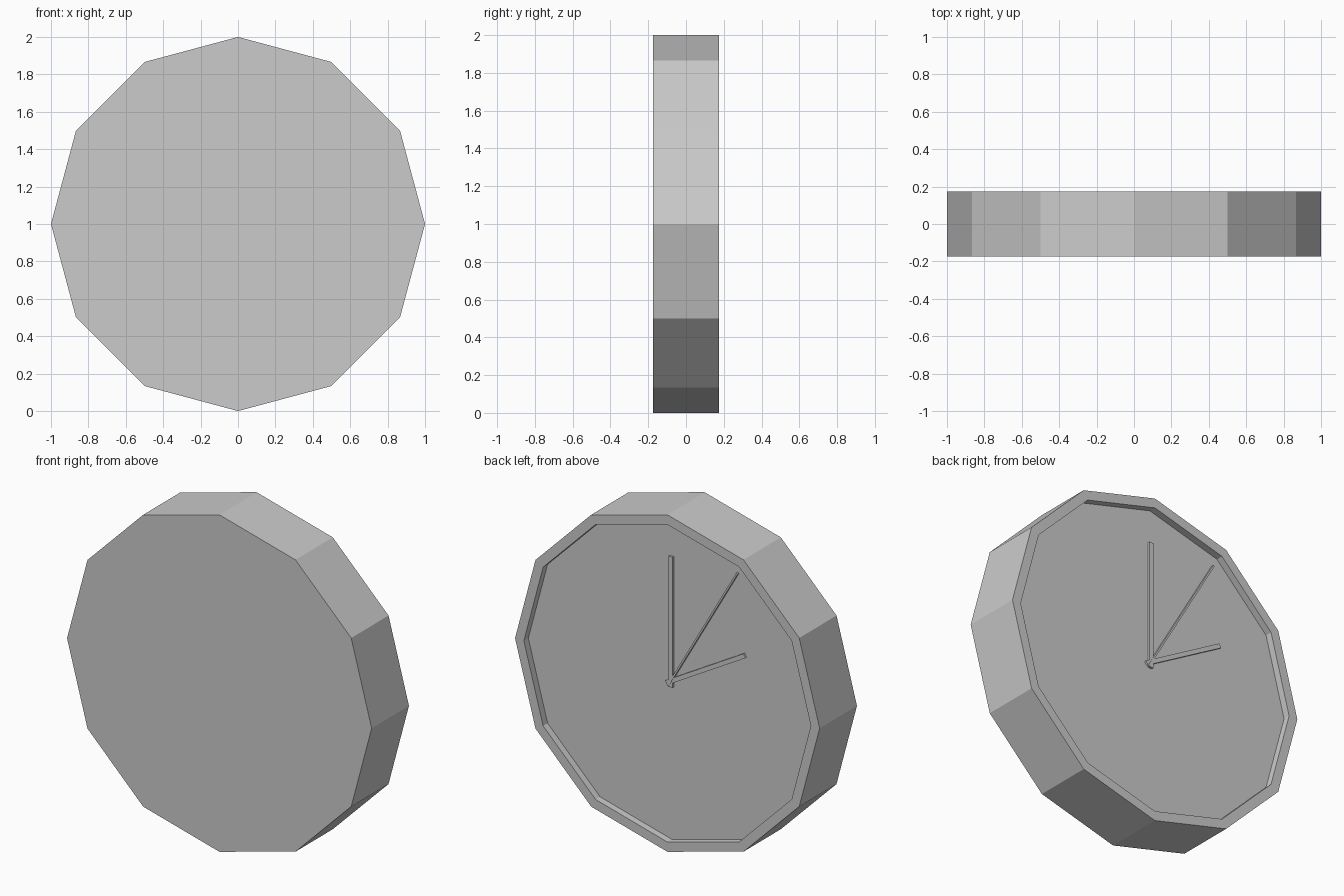
import bpy, bmesh, math
from mathutils import Matrix

if "Cube" in bpy.data.objects:
    bpy.data.objects.remove(bpy.data.objects["Cube"])

SIDES, HALF, INNER, FLOOR = 12, 0.175, 0.94, 0.133
CENTRE_Z = 1.0


def make_object(name, bm):
    bmesh.ops.recalc_face_normals(bm, faces=bm.faces)
    mesh = bpy.data.meshes.new(name)
    bm.to_mesh(mesh)
    bm.free()
    obj = bpy.data.objects.new(name, mesh)
    bpy.context.collection.objects.link(obj)
    return obj


# Clock case: twelve-sided drum with a shallow recessed dial on the +y side
bm = bmesh.new()
bmesh.ops.create_cone(
    bm, cap_ends=True, segments=SIDES, radius1=1, radius2=1, depth=2 * HALF,
    matrix=Matrix.Translation((0, 0, CENTRE_Z)) @ Matrix.Rotation(-math.pi / 2, 4, 'X'))
bm.normal_update()
dial = max(bm.faces, key=lambda f: f.normal.y)
bmesh.ops.inset_region(bm, faces=[dial],
                       thickness=(1 - INNER) * math.cos(math.pi / SIDES))
walls = bmesh.ops.extrude_discrete_faces(bm, faces=[dial])
for v in walls["faces"][0].verts:
    v.co.y = FLOOR
make_object("clock_case", bm)


# Hands: thin bars with a short tail past the pivot
def hand(name, length, width, hour, y0, thick, tail=0.035):
    bm = bmesh.new()
    # clockwise when seen from the dial side, where -x is to the right
    turn = Matrix.Rotation(-math.radians(30 * hour), 4, 'Y')
    place = (Matrix.Translation((0, y0 + thick / 2, CENTRE_Z)) @ turn
             @ Matrix.Translation((0, 0, (length - tail) / 2))
             @ Matrix.Diagonal((width, thick, length + tail, 1)))
    bmesh.ops.create_cube(bm, size=1, matrix=place)
    make_object(name, bm)


hand("minute_hand", 0.74, 0.026, 0, FLOOR - 0.005, 0.018)
hand("hour_hand", 0.56, 0.026, 2, FLOOR - 0.005, 0.016)
hand("second_hand", 0.875, 0.01, 1, FLOOR - 0.005, 0.02)
